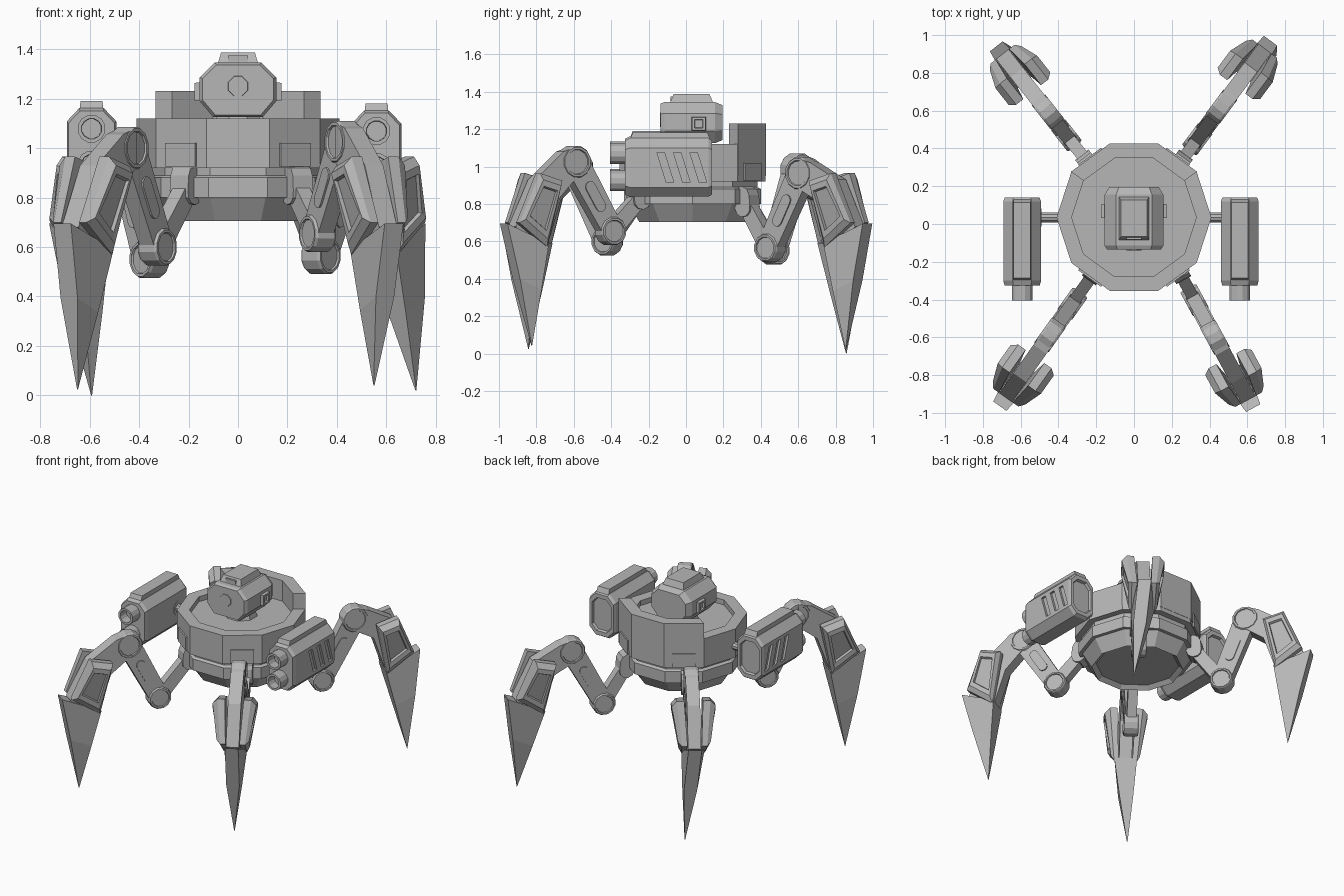
import bpy, bmesh
from math import sin, cos, pi, radians
from mathutils import Matrix, Vector

cube = bpy.data.objects.get("Cube")
if cube:
    bpy.data.objects.remove(cube, do_unlink=True)

grey = bpy.data.materials.new("plain_grey")
grey.use_nodes = True
colour = (0.47, 0.47, 0.47, 1)
grey.diffuse_color = colour
grey.node_tree.nodes["Principled BSDF"].inputs["Base Color"].default_value = colour


def loft(name, rings, M=Matrix()):
    """Skin a list of equal-length point rings and cap both ends."""
    bm = bmesh.new()
    vs = [[bm.verts.new(M @ Vector(p)) for p in r] for r in rings]
    n = len(vs[0])
    for a, b in zip(vs, vs[1:]):
        for i in range(n):
            j = (i + 1) % n
            bm.faces.new((a[i], a[j], b[j], b[i]))
    bm.faces.new(vs[0][::-1])
    bm.faces.new(vs[-1])
    bmesh.ops.recalc_face_normals(bm, faces=bm.faces)
    mesh = bpy.data.meshes.new(name)
    bm.to_mesh(mesh)
    bm.free()
    mesh.materials.append(grey)
    ob = bpy.data.objects.new(name, mesh)
    bpy.context.collection.objects.link(ob)
    return ob


def lathe(name, profile, n, M=Matrix(), turn=0.0):
    return loft(name, [[(r * cos(2 * pi * (i + turn) / n), r * sin(2 * pi * (i + turn) / n), z)
                        for i in range(n)] for r, z in profile], M)


def box(name, x, y, z, M=Matrix(), top=1.0):
    """Box from ranges; top scales the upper face."""
    def ring(h, s):
        cx, cy = sum(x) / 2, sum(y) / 2
        return [(cx + (a - cx) * s, cy + (b - cy) * s, h)
                for a, b in ((x[0], y[0]), (x[1], y[0]), (x[1], y[1]), (x[0], y[1]))]
    return loft(name, [ring(z[0], 1), ring(z[1], top)], M)


def along_y(section, stations, M, name):
    """Loft an x-z section along y; stations are (y, scale)."""
    cz = sum(p[1] for p in section) / len(section)
    return loft(name, [[(px * s, y, cz + (pz - cz) * s) for px, pz in section]
                       for y, s in stations], M)


def mirrored(half):
    return half + [(-x, z) for x, z in reversed(half)]


def at(x, y, z):
    return Matrix.Translation((x, y, z))


to_front = Matrix.Rotation(pi / 2, 4, 'X')    # local z becomes -y
centre = at(0, 0.035, 0)

# Ten-sided hull with a sunken deck, and the raised wall behind it
lathe("hull", [(0.27, 0.73), (0.30, 0.705), (0.36, 0.80), (0.385, 0.80), (0.385, 0.88),
               (0.365, 0.89), (0.365, 0.92), (0.41, 0.92), (0.41, 1.12), (0.33, 1.12),
               (0.33, 1.085)], 10, centre)
wall = [(r * cos(radians(a)), r * sin(radians(a)))
        for r, order in ((0.412, (36, 72, 108, 144)), (0.33, (144, 108, 72, 36))) for a in order]
loft("back_wall", [[(x, y, z) for x, y in wall] for z in (0.95, 1.23)], centre)
for side in (-1, 1):
    for angle in (36, 144):
        M = centre @ Matrix.Rotation(radians(side * angle), 4, 'Z')
        box("hull_panel", (-0.075, 0.075), (-0.40, -0.38), (0.925, 1.02), M)

# Head
lathe("neck", [(0.11, 1.07), (0.09, 1.14)], 8, centre, 0.5)
head = mirrored([(0.10, 1.125), (0.155, 1.19), (0.155, 1.285), (0.095, 1.345)])
along_y(head, [(-0.135, 0.92), (-0.115, 1), (0.155, 1), (0.195, 0.85)], Matrix(), "head")
box("head_cap", (-0.085, 0.085), (-0.09, 0.15), (1.33, 1.387), Matrix(), 0.8)
box("cap_slot", (-0.04, 0.04), (-0.083, -0.06), (1.35, 1.375))
lathe("eye", [(0.044, 0), (0.042, 0.006)], 8, at(0, -0.134, 1.25) @ to_front, 0.5)
for s in (-1, 1):
    M = at(s * 0.15, 0.068, 1.228) @ Matrix.Rotation(s * pi / 2, 4, 'Y')
    lathe("head_side_box", [(0.054, 0), (0.05, 0.025), (0.032, 0.025), (0.028, 0.012)], 4, M, 0.5)

# Weapon pods
pod_section = mirrored([(0.05, 0.845), (0.1, 0.895), (0.1, 1.105), (0.05, 1.158)])
for side, px, dz in ((-1, -0.592, 0.003), (1, 0.56, -0.006)):
    M = at(px, 0, dz)
    pod = along_y(pod_section, [(-0.325, 0.93), (-0.30, 1), (0.12, 1), (0.14, 0.92),
                                (0.14, 0.74), (0.122, 0.7)], M, "pod")
    # Three slanted vents cut into the outer side
    for k in range(3):
        y = -0.155 + k * 0.088
        slot = [(y, 1.08), (y + 0.04, 1.08), (y + 0.09, 0.92), (y + 0.05, 0.92)]
        cutter = loft("vent_cutter", [[(side * x, a, b) for a, b in slot] for x in (0.085, 0.12)], M)
        cutter.hide_render = True
        mod = pod.modifiers.new("vent", 'BOOLEAN')
        mod.operation, mod.object, mod.solver = 'DIFFERENCE', cutter, 'EXACT'
        bpy.context.view_layer.update()
        done = bpy.data.meshes.new_from_object(
            pod.evaluated_get(bpy.context.evaluated_depsgraph_get()))
        pod.modifiers.clear()
        pod.data = done
        bpy.data.objects.remove(cutter, do_unlink=True)
    box("pod_ridge", (-0.048, 0.048), (-0.30, 0.13), (1.15, 1.187), M, 0.93)
    for z in (1.075, 0.93):
        lathe("barrel", [(0.057, 0), (0.057, 0.095), (0.042, 0.095), (0.04, 0.03)],
              12, M @ at(0, -0.31, z) @ to_front, 0.5)
    arm = at(side * 0.36, 0.035, 1.0) @ Matrix.Rotation(side * pi / 2, 4, 'Y')
    lathe("pod_arm", [(0.028, 0), (0.028, 0.13), (0.05, 0.13), (0.05, 0.16)], 10, arm)


def bar(name, a, b, ra, rb, w, M):
    """Round-ended link between two points of the leg plane, w either side."""
    a, b = Vector(a), Vector(b)
    d = (b - a).normalized()
    n = Vector((-d.y, d.x))
    pts = []
    for c, r, start in ((b, rb, 0), (a, ra, pi)):
        for i in range(6):
            t = start + pi / 2 - pi * i / 5
            pts.append(c + (d * cos(t) + n * sin(t)) * r)
    loft(name, [[(p.x, v, p.y) for p in pts] for v in (-w, w)], M)


def joint(name, p, r, w, M):
    """Twelve-sided hinge with a sunken disc on both ends."""
    half = [(r * 0.74, w - 0.008), (r * 0.78, w), (r * 0.92, w), (r, w - 0.012)]
    lathe(name, [(a, -b) for a, b in half] + half[::-1], 12,
          M @ at(p[0], 0, p[1]) @ to_front, 0.5)


def leg(name, hip, azimuth, hip_z, low, knee, heel, tip):
    M = at(*hip, 0) @ Matrix.Rotation(radians(azimuth), 4, 'Z')
    ku, kz = knee

    def u(a):
        return ku + a * (heel - ku)

    # Hip, thigh and hinges
    bar(name + "_hip_clamp", (0.0, hip_z + 0.06), (0.01, hip_z), 0.055, 0.05, 0.045, M)
    bar(name + "_hip_link", (0.02, hip_z), low, 0.04, 0.045, 0.032, M)
    joint(name + "_low_joint", low, 0.077, 0.048, M)
    bar(name + "_thigh", low, knee, 0.062, 0.072, 0.036, M)
    mid = (Vector(low) + Vector(knee)) / 2
    step = (Vector(knee) - Vector(low)) * 0.14
    bar(name + "_thigh_pad", mid - step, mid + step, 0.03, 0.03, 0.044, M)
    joint(name + "_knee", knee, 0.088, 0.046, M)
    # Shin core
    core = [(0, kz + 0.082), (0.2, kz + 0.055), (0.6, 0.93), (0.88, 0.68), (0.55, 0.48),
            (0.42, 0.64), (0.28, 0.82), (0, kz - 0.08)]
    loft(name + "_shin", [[(u(a), v, z) for a, z in core] for v in (-0.042, 0.042)], M)
    # Spike: narrow heel, wide inner side, long point
    tu, tv, tz = tip
    outer, inner = Vector((heel, 0, 0.695)), Vector((u(0.45), 0, 0.59))
    point = Vector((tu, tv, tz))
    rings = []
    for t, wo, wi in ((0, 0.043, 0.075), (0.45, 0.042, 0.045), (1, 0.002, 0.002)):
        o, i = outer.lerp(point, t), inner.lerp(point, t)
        rings.append([o + Vector((0, wo, 0)), o - Vector((0, wo, 0)),
                      i - Vector((0.001, wi, 0)), i + Vector((-0.001, wi, 0))])
    loft(name + "_spike", rings, M)
    # Armour plates standing off the shin, with sunken panels
    plate = [(0.30, 0.925, 0.06, 0.14), (0.62, 0.965, 0.06, 0.14),
             (0.88, 0.70, 0.045, 0.105), (0.47, 0.57, 0.045, 0.095)]
    cu, cz = sum(u(p[0]) for p in plate) / 4, sum(p[1] for p in plate) / 4
    for s in (-1, 1):
        rings = [[(cu + (u(a) - cu) * k, s * (vi + (vo - vi) * f - sink), cz + (z - cz) * k)
                  for a, z, vi, vo in plate]
                 for k, f, sink in ((1, 0, 0), (1, 0.6, 0), (0.8, 1, 0),
                                    (0.6, 1, 0), (0.56, 1, 0.015))]
        loft(name + "_armour", rings, M)


leg("front_left_leg", (0.235, -0.245), -61.5, 0.82, (0.18, 0.655), (0.405, 1.025), 0.83,
    (0.66, 0, 0.04))
leg("front_right_leg", (-0.205, -0.25), -125.3, 0.82, (0.21, 0.6), (0.415, 1.0), 0.875,
    (0.74, -0.02, 0.025))
leg("back_left_leg", (0.24, 0.32), 53.4, 0.78, (0.16, 0.565), (0.375, 0.965), 0.81,
    (0.715, -0.066, 0.02))
leg("back_right_leg", (-0.24, 0.32), 128.3, 0.78, (0.19, 0.55), (0.35, 0.985), 0.79,
    (0.64, -0.057, 0.0))
